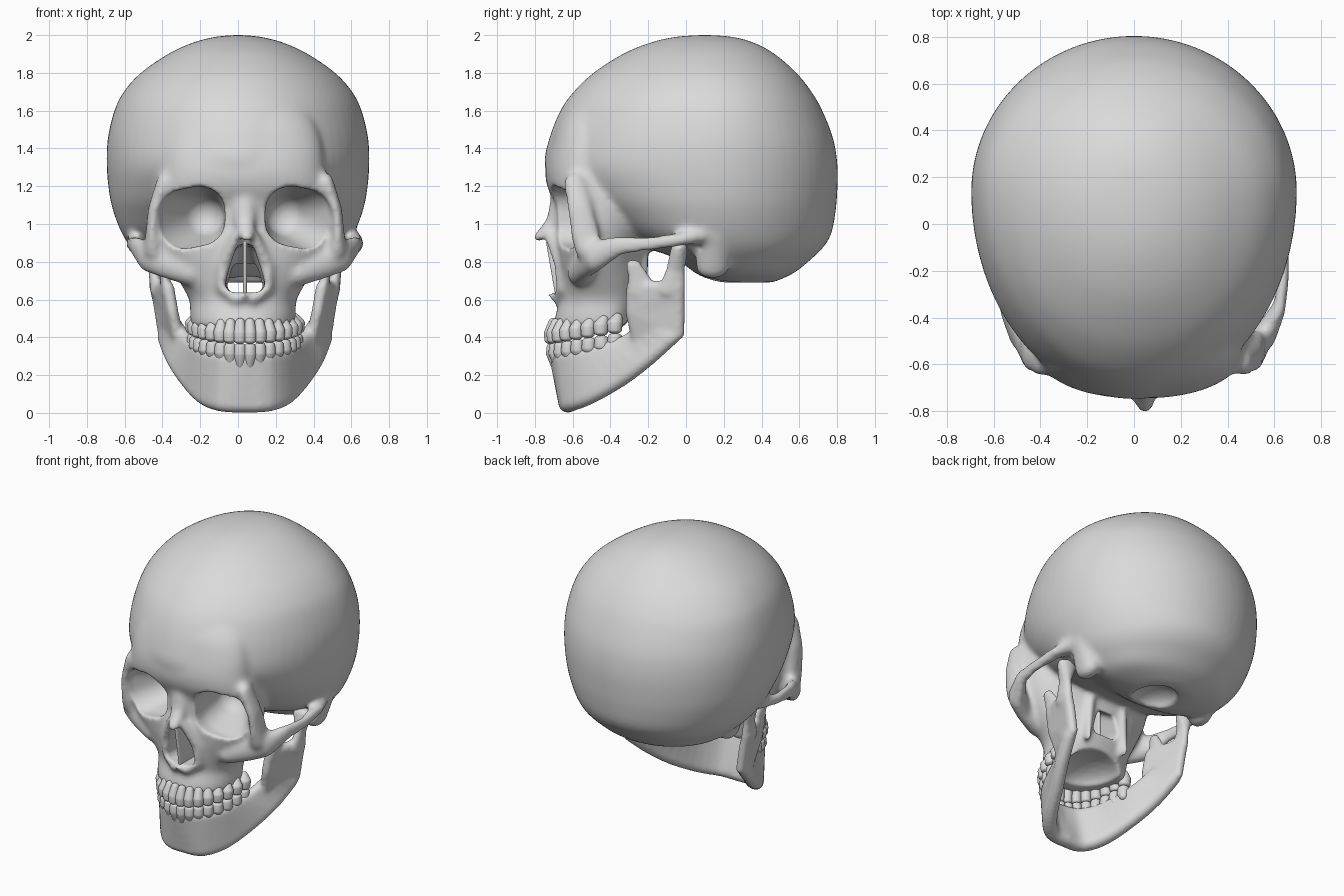
import bpy
import bmesh
import math

default_cube = bpy.data.objects.get("Cube")
if default_cube:
    bpy.data.objects.remove(default_cube, do_unlink=True)

# The face sits slightly to the model's left of the braincase
FACE_X = .037

bone = bpy.data.materials.new("bone grey")
bone.use_nodes = True
GREY = (.7, .7, .7, 1)
bone.diffuse_color = GREY
bone.node_tree.nodes["Principled BSDF"].inputs["Base Color"].default_value = GREY

# Unit sphere directions shared by every rounded form
sphere = bmesh.new()
bmesh.ops.create_icosphere(sphere, subdivisions=3, radius=1)
DIRECTIONS = [v.co.copy() for v in sphere.verts]
sphere.free()


def add_hull(target, blobs, sides=(1, -1)):
    """Wrap a skin around ellipsoids (x, y, z, radius) or (x, y, z, rx, ry, rz)."""
    for side in sides:
        bm = bmesh.new()
        for x, y, z, *radii in blobs:
            rx, ry, rz = radii if len(radii) == 3 else radii * 3
            for d in DIRECTIONS:
                bm.verts.new((FACE_X + side * x + d.x * rx, y + d.y * ry, z + d.z * rz))
        bmesh.ops.convex_hull(bm, input=bm.verts[:])
        loose = [v for v in bm.verts if not v.link_faces]
        bmesh.ops.delete(bm, geom=loose, context='VERTS')
        bmesh.ops.recalc_face_normals(bm, faces=bm.faces[:])
        temp = bpy.data.meshes.new("temp")
        bm.to_mesh(temp)
        bm.free()
        target.from_mesh(temp)
        bpy.data.meshes.remove(temp)


def add_chain(target, blobs, sides=(1, -1)):
    for pair in zip(blobs, blobs[1:]):
        add_hull(target, pair, sides)


def smooth_rows(rows, steps=5):
    """Catmull-Rom interpolation between table rows."""
    result = []
    last = len(rows) - 1
    for i in range(last):
        a, b, c, d = (rows[max(0, min(last, k))] for k in range(i - 1, i + 3))
        for s in range(steps):
            t = s / steps
            result.append([q + t * ((r - p) + t * ((2 * p - 5 * q + 4 * r - u)
                           + t * (3 * q - p - 3 * r + u))) / 2
                           for p, q, r, u in zip(a, b, c, d)])
    return result + [list(rows[-1])]


def add_loft(target, rows, centre_x, power, count=64):
    """Stack egg-shaped rings: height, front, back, half width, widest y."""
    previous = None
    for z, front, back, width, middle in smooth_rows(rows):
        ring = []
        for k in range(count):
            angle = math.tau * k / count
            c, s = math.cos(angle), math.sin(angle)
            x = math.copysign(abs(c) ** (2 / power), c) * width
            reach = back - middle if s > 0 else middle - front
            y = middle + math.copysign(abs(s) ** (2 / power), s) * reach
            ring.append(target.verts.new((centre_x + x, y, z)))
        if previous:
            for k in range(count):
                n = (k + 1) % count
                target.faces.new((previous[k], previous[n], ring[n], ring[k]))
        else:
            target.faces.new(ring[::-1])
        previous = ring
    target.faces.new(previous)


def make_object(name, bm):
    mesh = bpy.data.meshes.new(name)
    bm.to_mesh(mesh)
    bm.free()
    obj = bpy.data.objects.new(name, mesh)
    bpy.context.scene.collection.objects.link(obj)
    return obj


def fuse(obj, voxel, rounds):
    remesh = obj.modifiers.new("fuse", 'REMESH')
    remesh.mode = 'VOXEL'
    remesh.voxel_size = voxel
    relax = obj.modifiers.new("relax", 'SMOOTH')
    relax.factor = .5
    relax.iterations = rounds


def finish(obj):
    graph = bpy.context.evaluated_depsgraph_get()
    mesh = bpy.data.meshes.new_from_object(obj.evaluated_get(graph))
    obj.modifiers.clear()
    obj.data = mesh
    mesh.materials.clear()
    mesh.materials.append(bone)
    mesh.shade_smooth()


# Braincase
skull = bmesh.new()
add_loft(skull, [
    (.69, .16, .46, .2, .3), (.74, .05, .57, .4, .25), (.82, -.06, .67, .51, .2),
    (.88, -.23, .73, .57, .17), (.95, -.38, .77, .615, .14), (1.05, -.52, .79, .655, .14),
    (1.15, -.64, .8, .68, .14), (1.3, -.745, .803, .695, .14), (1.45, -.725, .78, .69, .14),
    (1.6, -.665, .722, .655, .14), (1.7, -.595, .665, .605, .13), (1.8, -.49, .585, .515, .12),
    (1.9, -.335, .47, .37, .1), (1.96, -.19, .36, .24, .1), (1.99, -.06, .25, .125, .1),
    (2, .06, .14, .03, .1)], 0, 2)

# Forehead, orbit block and upper jaw
add_loft(skull, [
    (.45, -.705, -.29, .275, -.42), (.52, -.69, -.27, .28, -.42), (.6, -.665, -.24, .285, -.42),
    (.7, -.67, -.22, .34, -.45), (.8, -.68, -.22, .4, -.48), (.9, -.685, -.2, .45, -.5),
    (1, -.68, -.18, .47, -.5), (1.1, -.69, -.2, .47, -.5), (1.2, -.735, -.25, .455, -.52),
    (1.3, -.745, -.3, .435, -.53), (1.42, -.72, -.25, .42, -.52), (1.55, -.675, -.2, .38, -.48),
    (1.7, -.57, -.1, .28, -.4)], FACE_X * .7, 2.2)

# Cheekbone and its arch back to the ear
add_chain(skull, [
    (.28, -.56, .74, .07), (.42, -.53, .8, .07, .05, .09), (.52, -.48, .83, .05, .06, .085),
    (.585, -.36, .885, .027, .05, .055), (.605, -.2, .895, .025, .05, .04),
    (.58, -.02, .92, .045, .06, .035), (.54, .1, .95, .05)])
# Outer orbit rim
add_chain(skull, [
    (.43, -.59, 1.22, .04, .06, .05), (.485, -.56, 1.07, .03, .07, .05),
    (.492, -.535, .95, .035, .08, .04), (.485, -.52, .86, .055, .07, .05)])
# Nose bridge, aperture edges and spine
add_chain(skull, [
    (0, -.67, 1.12, .06, .05, .05), (0, -.7, 1.01, .055, .04, .04),
    (.01, -.785, .925, .035, .03, .022)], (1,))
add_chain(skull, [
    (.05, -.72, .93, .03), (.12, -.67, .78, .03), (.12, -.66, .66, .03), (.04, -.68, .6, .03)])
add_chain(skull, [(0, -.66, .61, .03), (0, -.73, .625, .016)], (1,))
# Bumps behind the ear and plates behind the palate
add_chain(skull, [(.48, .15, .95, .1), (.46, .14, .77, .06, .09, .06)])
add_chain(skull, [(.13, -.24, .85, .025, .05, .03), (.15, -.23, .56, .018, .035, .03)])
skull = make_object("skull", skull)

# Hollows: orbits, nose passage, palate, spinal opening and ears
hollows = []


def add_hollow(name, blobs, sides=(1, -1)):
    for side in sides:
        bm = bmesh.new()
        add_hull(bm, blobs, (side,))
        cutter = make_object(name, bm)
        cutter.hide_render = True
        hollows.append(cutter)


orbit = [(.28 + dx, y, 1.035 + dz - dx * .2, .135, .08, .125)
         for dx in (-.038, .038) for dz in (-.033, .033) for y in (-.85, -.6)]
add_hollow("orbit_cutter", orbit + [(.22, -.44, 1.04, .11)])
nose = [(side * x, y, z, r, .05, r) for side in (1, -1) for x, y, z, r in (
    (.06, -.85, .69, .05), (.02, -.85, .87, .03), (.05, -.12, .67, .04), (.02, -.4, .85, .03))]
add_hollow("nose_cutter", nose, (1,))
add_hollow("palate_cutter", [(0, -.38, .42, .2, .24, .12), (0, -.2, .42, .2, .1, .1)], (1,))
add_hollow("spine_cutter", [(0, .24, .68, .14, .16, .09)], (1,))
add_hollow("ear_cutter", [(.6, .07, .87, .1, .025, .03)])

fuse(skull, .016, 8)
for cutter in hollows:
    cut = skull.modifiers.new("cut", 'BOOLEAN')
    cut.operation = 'DIFFERENCE'
    cut.solver = 'EXACT'
    cut.object = cutter
fuse(skull, .013, 4)
finish(skull)
for cutter in hollows:
    bpy.data.objects.remove(cutter, do_unlink=True)

# Nasal septum
septum = bmesh.new()
add_hull(septum, [(0, y, z, .01) for y, z in (
    (-.68, .61), (-.69, .72), (-.73, .9), (-.3, .62), (-.3, .88))], (1,))
finish(make_object("nasal_septum", septum))

# Lower jaw body: lower border paired with the tooth-bearing border
jaw = bmesh.new()
lower_edge = [(0, -.625, .05), (.12, -.615, .053), (.22, -.51, .09),
              (.31, -.34, .185), (.38, -.2, .29), (.425, -.075, .4)]
upper_edge = [(0, -.685, .29), (.12, -.655, .29), (.21, -.55, .305),
              (.265, -.42, .34), (.31, -.3, .385), (.38, -.2, .48)]
stations = smooth_rows([(*low, .05 - i * .002, *high, .038)
                        for i, (low, high) in enumerate(zip(lower_edge, upper_edge))], 3)
for a, b in zip(stations, stations[1:]):
    add_hull(jaw, (a[:4], a[4:], b[:4], b[4:]))

# Rising branch with its two tips
PLATE = (.032, .038, .035)
branch = [[(.43, -.045, .42), (.35, -.25, .38)], [(.455, -.042, .58), (.385, -.285, .54)],
          [(.475, -.045, .67), (.405, -.28, .66)]]
branch = [[(*p, *PLATE) for p in row] for row in branch]
for a, b in zip(branch, branch[1:]):
    add_hull(jaw, a + b)
add_chain(jaw, [(.47, -.075, .65, .032, .075, .045), (.482, -.055, .76, .03, .05, .03),
                (.485, -.035, .87, .07, .045, .035)])
add_chain(jaw, [(.415, -.235, .64, .032, .08, .05), (.425, -.25, .72, .026, .06, .03),
                (.435, -.28, .79, .02, .04, .024)])
jaw = make_object("lower_jaw", jaw)
fuse(jaw, .012, 9)
finish(jaw)

# Teeth set along a half-ellipse, growing toward the back
TEETH = 8
for name, way, spread in (("upper_teeth", 1, 1), ("lower_teeth", -1, .97)):
    row = bmesh.new()
    for i in range(TEETH):
        angle = (i + .5) / TEETH * math.pi / 2
        x = .277 * spread * math.sin(angle)
        y = -.34 - .38 * spread * math.cos(angle)
        bite = .366 + (y + .72) * .16
        size = .031 + .001 * i
        add_hull(row, [(x, y, bite + way * .018, size, size, .02),
                       (x, y, bite + way * .055, size * 1.1, size * 1.1, .03),
                       (x * .95, y + .015, bite + way * (.11 - i * .004), .026)])
    finish(make_object(name, row))
